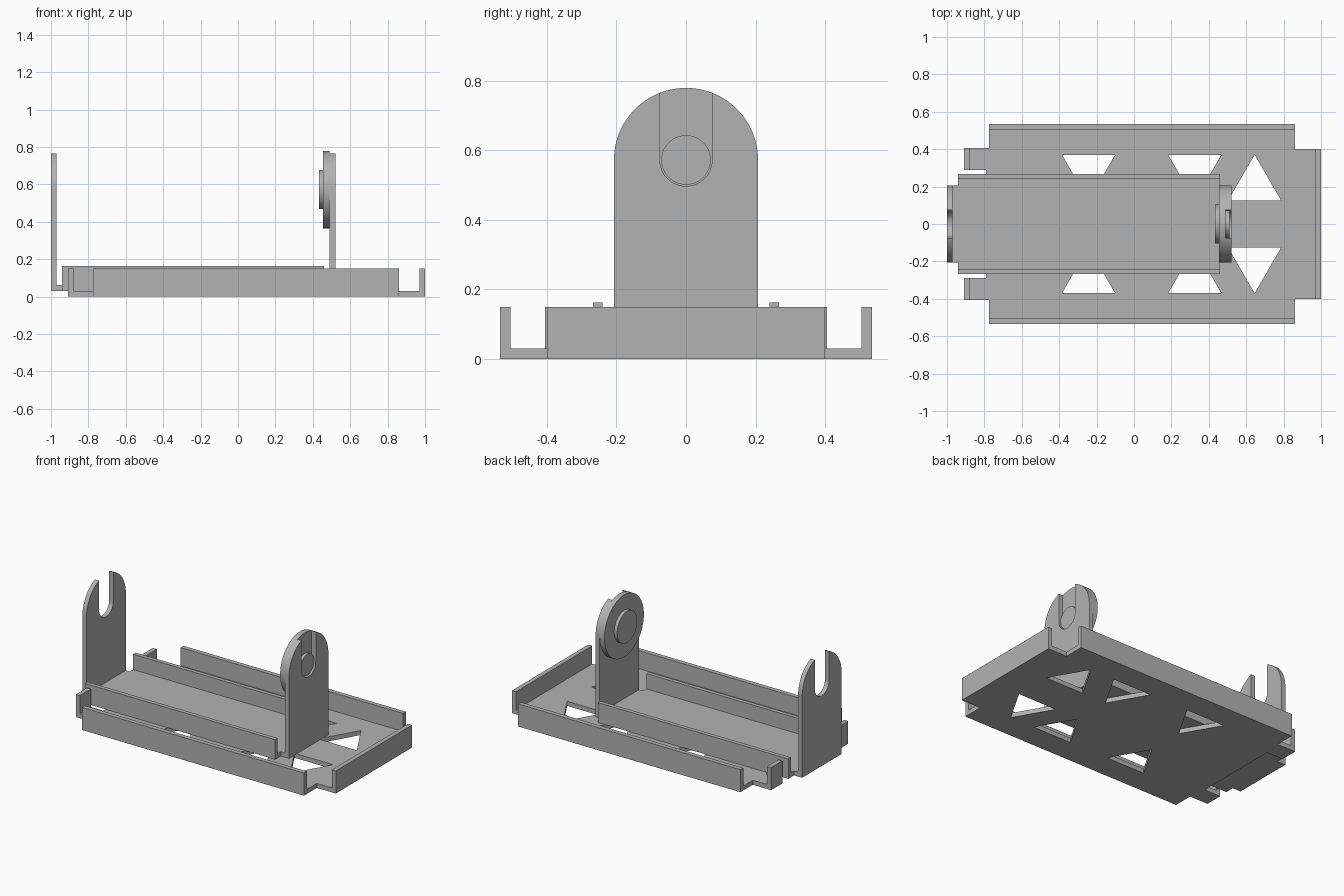
import bpy, bmesh
from math import sin, cos, pi, radians
from mathutils import Matrix, Vector

cube = bpy.data.objects.get("Cube")
if cube:
    bpy.data.objects.remove(cube, do_unlink=True)

grey = bpy.data.materials.new("plain grey")
grey.use_nodes = True
colour = (0.45, 0.45, 0.45, 1)
grey.diffuse_color = colour
grey.node_tree.nodes["Principled BSDF"].inputs["Base Color"].default_value = colour

T = 0.03            # sheet thickness
AXIS_Z = 0.572      # height of the spindle axis
TRAY_Z = 0.031      # underside of the tray
R = 0.207           # bracket radius


def finish(bm, name):
    bmesh.ops.recalc_face_normals(bm, faces=bm.faces)
    mesh = bpy.data.meshes.new(name)
    bm.to_mesh(mesh)
    bm.free()
    mesh.materials.append(grey)
    ob = bpy.data.objects.new(name, mesh)
    bpy.context.collection.objects.link(ob)
    return ob


def box(name, x, y, z):
    bm = bmesh.new()
    bmesh.ops.create_cube(bm, size=1)
    for v in bm.verts:
        v.co = [lo + (c + 0.5) * (hi - lo) for c, (lo, hi) in zip(v.co, (x, y, z))]
    return finish(bm, name)


def sheet(name, loops, normal, place):
    """Fill an outline with holes, then thicken it along the normal."""
    bm = bmesh.new()
    for loop in loops:
        vs = [bm.verts.new(place(a, b)) for a, b in loop]
        for i, v in enumerate(vs):
            bm.edges.new((vs[i - 1], v))
    bmesh.ops.triangle_fill(bm, use_beauty=True, edges=bm.edges[:])
    out = bmesh.ops.extrude_face_region(bm, geom=bm.faces[:], use_keep_orig=True)
    moved = [g for g in out["geom"] if isinstance(g, bmesh.types.BMVert)]
    bmesh.ops.translate(bm, vec=Vector(normal) * T, verts=moved)
    bmesh.ops.dissolve_limit(bm, angle_limit=0.01, verts=bm.verts[:], edges=bm.edges[:])
    return finish(bm, name)


def smooth(ob):
    bpy.ops.object.select_all(action='DESELECT')
    ob.select_set(True)
    bpy.context.view_layer.objects.active = ob
    bpy.ops.object.shade_smooth_by_angle(angle=radians(30))


def fuse(target, parts):
    """Weld parts into one solid."""
    bpy.context.view_layer.objects.active = target
    for part in parts:
        mod = target.modifiers.new("weld", 'BOOLEAN')
        mod.operation, mod.solver, mod.object = 'UNION', 'EXACT', part
        bpy.ops.object.modifier_apply(modifier=mod.name)
        bpy.data.objects.remove(part, do_unlink=True)


def cylinder(name, x0, x1, radius):
    bm = bmesh.new()
    turn = Matrix.Translation(((x0 + x1) / 2, 0, AXIS_Z)) @ Matrix.Rotation(pi / 2, 4, 'Y')
    bmesh.ops.create_cone(bm, cap_ends=True, segments=96, radius1=radius,
                          radius2=radius, depth=x1 - x0, matrix=turn)
    ob = finish(bm, name)
    smooth(ob)
    return ob


# Base pan: notched floor with triangular cutouts
half = [(1, 0.4), (0.86, 0.4), (0.86, 0.535), (-0.775, 0.535), (-0.775, 0.405),
        (-0.91, 0.405), (-0.91, 0.288), (-0.79, 0.288)]
outline = half + [(x, -y) for x, y in reversed(half)]
holes = []
for cx, apex, flat in ((0.645, 0.37, 0.125), (0.325, 0.125, 0.37), (-0.243, 0.125, 0.37)):
    for s in (1, -1):
        holes.append([(cx, s * apex), (cx - 0.142, s * flat), (cx + 0.142, s * flat)])
pan = sheet("base_pan", [outline] + holes, (0, 0, 1), lambda x, y: (x, y, 0))

# Pan rims
H = (0, 0.15)
rims = [box("end_rim", (0.97, 1), (-0.4, 0.4), H)]
for s in (1, -1):
    rims.append(box("side_rim", (-0.775, 0.86), sorted((s * 0.505, s * 0.535)), H))
    rims.append(box("tab_rim", (-0.91, -0.88), sorted((s * 0.288, s * 0.405)), H))
fuse(pan, rims)

# Inner tray with two side walls and a tongue at each end
tray = box("inner_tray", (-0.94, 0.46), (-0.267, 0.267), (TRAY_Z, TRAY_Z + T))
extras = [box("tongue", (-0.97, 0.49), (-R, R), (TRAY_Z, TRAY_Z + T))]
for s in (1, -1):
    extras.append(box("tray_wall", (-0.94, 0.46), sorted((s * 0.24, s * 0.267)), (TRAY_Z, 0.163)))
fuse(tray, extras)

# Upright brackets with rounded tops and open slots
SLOT, N = 0.075, 32
rise = (R * R - SLOT * SLOT) ** 0.5
first = math_angle = Vector((SLOT, rise)).angle(Vector((1, 0)))
right = [(R * cos(first * i / N), AXIS_Z + R * sin(first * i / N)) for i in range(N + 1)]
slot = [(SLOT * cos(pi * i / N), AXIS_Z - SLOT * sin(pi * i / N)) for i in range(N + 1)]
profile = [(R, TRAY_Z)] + right + slot + [(-y, z) for y, z in reversed(right)] + [(-R, TRAY_Z)]
for name, x in (("right_bracket", -1), ("left_bracket", 0.49)):
    smooth(sheet(name, [profile], (1, 0, 0), lambda y, z: (x, y, z)))

# Spindle disc, its raised boss and the pin seated in the slot
cylinder("spindle_disc", 0.455, 0.49, R)
cylinder("spindle_boss", 0.433, 0.455, 0.105)
cylinder("spindle_pin", 0.49, 0.51, 0.071)
